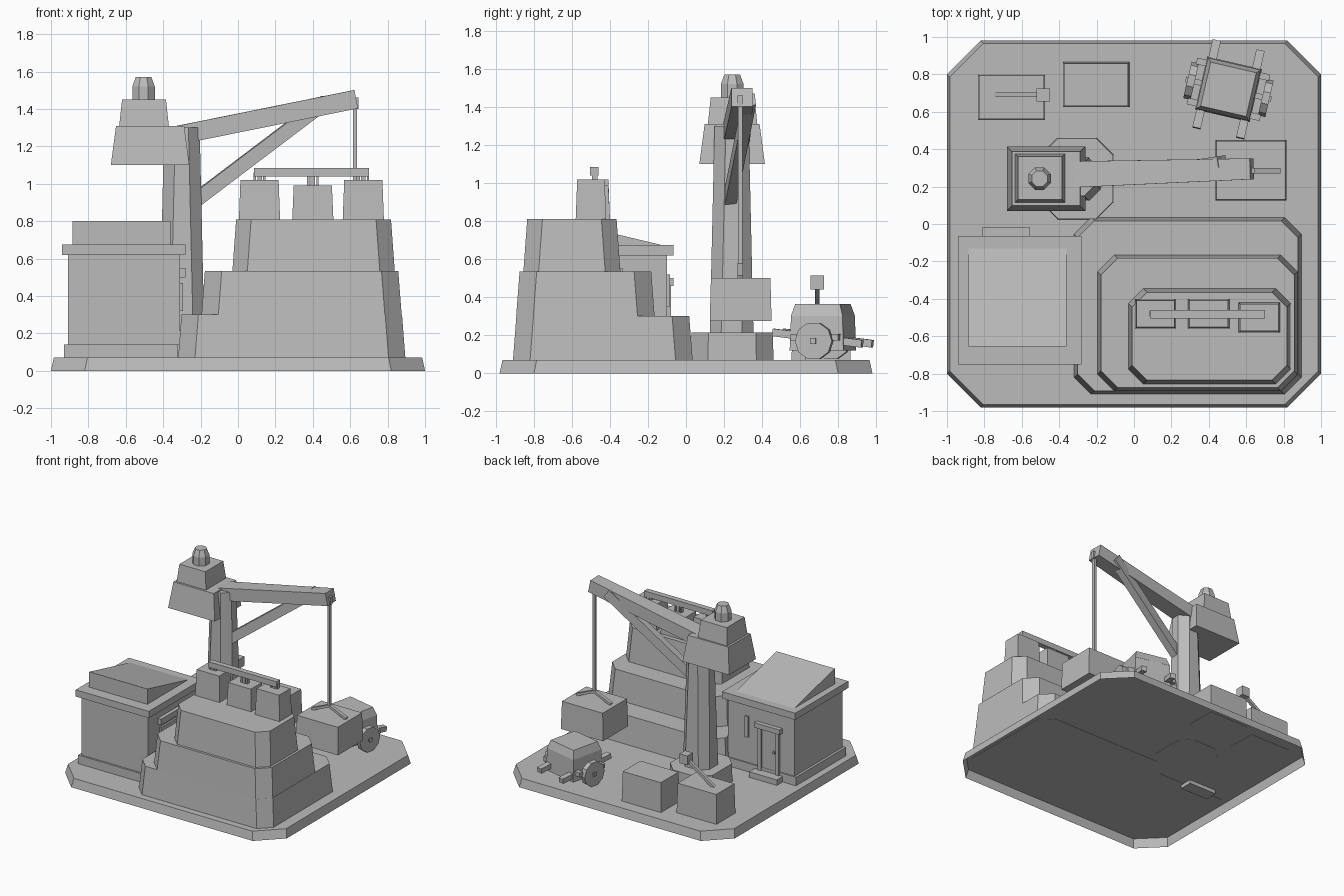
import bpy, bmesh, math
from mathutils import Vector, Matrix

if "Cube" in bpy.data.objects:
    bpy.data.objects.remove(bpy.data.objects["Cube"])

stone = bpy.data.materials.new("stone_grey")
stone.use_nodes = True
GREY = (0.5, 0.5, 0.5, 1)
stone.diffuse_color = GREY
stone.node_tree.nodes["Principled BSDF"].inputs["Base Color"].default_value = GREY


def finish(name, bm, matrix=None):
    bmesh.ops.recalc_face_normals(bm, faces=bm.faces)
    mesh = bpy.data.meshes.new(name)
    bm.to_mesh(mesh)
    bm.free()
    mesh.materials.append(stone)
    obj = bpy.data.objects.new(name, mesh)
    bpy.context.collection.objects.link(obj)
    if matrix:
        obj.matrix_world = matrix
    return obj


def outline(x0, x1, y0, y1, cut):
    if not cut:
        return [(x0, y0), (x1, y0), (x1, y1), (x0, y1)]
    return [(x0 + cut, y0), (x1 - cut, y0), (x1, y0 + cut), (x1, y1 - cut),
            (x1 - cut, y1), (x0 + cut, y1), (x0, y1 - cut), (x0, y0 + cut)]


def block(name, xs, ys, zs, taper=0, cut=0, matrix=None, floor=True):
    """Box with optional inward taper and chamfered corners."""
    bm = bmesh.new()
    low = [bm.verts.new((x, y, zs[0])) for x, y in outline(*xs, *ys, cut)]
    high = [bm.verts.new((x, y, zs[1])) for x, y in
            outline(xs[0] + taper, xs[1] - taper, ys[0] + taper, ys[1] - taper, cut)]
    n = len(low)
    for i in range(n):
        j = (i + 1) % n
        bm.faces.new((low[i], low[j], high[j], high[i]))
    bm.faces.new(high)
    if floor:
        bm.faces.new(low[::-1])
    obj = finish(name, bm, matrix)
    if not floor and obj.data.polygons[n].normal.z < 0:
        obj.data.flip_normals()
    return obj


def beam(name, a, b, width, height, end_scale=1.0):
    """Rectangular bar between two points."""
    a, b = Vector(a), Vector(b)
    d = (b - a).normalized()
    side = Vector((0, 0, 1)).cross(d)
    side = side.normalized() if side.length > 0.01 else Vector((1, 0, 0))
    up = d.cross(side)
    bm = bmesh.new()
    for p, s in ((a, 1), (b, end_scale)):
        for u in (-1, 1):
            for v in (-1, 1):
                bm.verts.new(p + side * u * width * s / 2 + up * v * height / 2)
    bmesh.ops.convex_hull(bm, input=bm.verts[:])
    bmesh.ops.dissolve_limit(bm, angle_limit=0.01, verts=bm.verts[:], edges=bm.edges[:])
    return finish(name, bm)


def drum(name, r0, r1, depth, matrix, sides=8):
    bm = bmesh.new()
    bmesh.ops.create_cone(bm, cap_ends=True, segments=sides, radius1=r0,
                          radius2=r1, depth=depth)
    return finish(name, bm, matrix)


# Ground slab, open underneath, and stepped terraces
block("ground_slab", (-1, 1), (-0.98, 0.98), (0, 0.07), 0.015, 0.18, floor=False)
block("lower_terrace", (-0.32, 0.895), (-0.91, 0.035), (0.068, 0.3), 0.018, 0.09)
block("middle_terrace", (-0.195, 0.875), (-0.893, -0.165), (0.3, 0.535), 0.018, 0.09)
block("upper_terrace", (-0.03, 0.838), (-0.855, -0.345), (0.535, 0.81), 0.02, 0.08)

# Containers on the terrace with a shared rail
for i, (x, y, top) in enumerate(((0.115, -0.48, 1.02), (0.4, -0.48, 0.99), (0.67, -0.5, 1.02))):
    block(f"container_{i}", (x - 0.11, x + 0.11), (y - 0.08, y + 0.08), (0.81, top), 0.008)
    for dx, half in ((-0.025, 0.006), (0, 0.012), (0.025, 0.006)):
        block(f"rail_post_{i}", (x + dx - half, x + dx + half), (-0.495, -0.465), (top - 0.01, 1.06))
block("container_rail", (0.085, 0.7), (-0.505, -0.46), (1.04, 1.085))

# House with a sloping roof
block("house_plinth", (-0.93, -0.32), (-0.735, -0.09), (0.068, 0.14))
block("house_walls", (-0.91, -0.31), (-0.72, -0.1), (0.14, 0.63))
block("roof_slab", (-0.94, -0.28), (-0.75, -0.065), (0.62, 0.675))
bm = bmesh.new()
for x in (-0.885, -0.36):
    for y, z in ((-0.655, 0.675), (-0.655, 0.8), (-0.13, 0.675)):
        bm.verts.new((x, y, z))
bmesh.ops.convex_hull(bm, input=bm.verts[:])
bmesh.ops.dissolve_limit(bm, angle_limit=0.01, verts=bm.verts[:], edges=bm.edges[:])
finish("roof_wedge", bm)

# Back door, narrow window and side window
block("door_step", (-0.81, -0.56), (-0.12, -0.015), (0.04, 0.115))
block("door", (-0.75, -0.62), (-0.11, -0.092), (0.115, 0.46))
for x in (-0.765, -0.605):
    block("door_jamb", (x - 0.015, x + 0.015), (-0.11, -0.08), (0.115, 0.46))
block("door_lintel", (-0.8, -0.57), (-0.11, -0.065), (0.46, 0.5))
block("door_handle", (-0.74, -0.725), (-0.1, -0.08), (0.28, 0.3))
block("narrow_window", (-0.5, -0.47), (-0.11, -0.085), (0.35, 0.52))
block("side_window", (-0.32, -0.295), (-0.57, -0.35), (0.32, 0.47))
block("side_window_lintel", (-0.32, -0.28), (-0.59, -0.33), (0.5, 0.55))

# Crane mast and cab
block("mast_pad", (-0.5, -0.11), (0.025, 0.46), (0.068, 0.215), 0.003, 0.09)
block("mast", (-0.42, -0.18), (0.125, 0.355), (0.21, 1.3), 0.025, 0.06)
block("cab_lower", (-0.68, -0.26), (0.07, 0.415), (1.1, 1.31), 0.028)
block("cab_upper", (-0.635, -0.37), (0.115, 0.375), (1.31, 1.45), 0.015)
for name, r0, r1, z0, z1 in (("beacon", 0.065, 0.065, 1.45, 1.52), ("beacon_cap", 0.065, 0.045, 1.52, 1.57)):
    turn = Matrix.Translation((-0.505, 0.243, (z0 + z1) / 2)) @ Matrix.Rotation(math.pi / 8, 4, "Z")
    drum(name, r0, r1, z1 - z0, turn)

# Boom, strut, cable and hanging load
beam("boom", (-0.32, 0.265, 1.26), (0.63, 0.295, 1.452), 0.14, 0.1, 0.8)
beam("boom_strut", (-0.23, 0.23, 0.91), (0.47, 0.335, 1.44), 0.06, 0.075)
block("boom_pulley", (0.61, 0.645), (0.27, 0.3), (1.4, 1.46))
block("cable", (0.615, 0.637), (0.273, 0.297), (0.56, 1.42))
block("load", (0.435, 0.815), (0.125, 0.45), (0.275, 0.5), 0.006)
for x in (0.475, 0.78):
    beam("sling", (0.626, 0.285, 0.57), (x, 0.285, 0.505), 0.028, 0.02)

# Supply crates and a lever
block("crate_plain", (-0.38, -0.025), (0.625, 0.865), (0.068, 0.31), 0.006)
block("crate_lever", (-0.835, -0.475), (0.555, 0.8), (0.068, 0.31), 0.006)
beam("lever_arm", (-0.745, 0.69, 0.3), (-0.5, 0.69, 0.465), 0.024, 0.024)
block("lever_knob", (-0.52, -0.45), (0.655, 0.725), (0.44, 0.515))

# Cart, turned on the slab
cart = Matrix.Translation((0.505, 0.72, 0)) @ Matrix.Rotation(math.radians(-13), 4, "Z")
block("cart_body", (-0.15, 0.15), (-0.145, 0.145), (0.12, 0.3), 0.006, matrix=cart)
block("cart_lid", (-0.145, 0.145), (-0.14, 0.14), (0.3, 0.365), 0.02, matrix=cart)
for s in (-1, 1):
    beam("cart_shaft", cart @ Vector((s * 0.12, -0.24, 0.215)),
         cart @ Vector((s * 0.12, 0.24, 0.155)), 0.045, 0.04)
    beam("cart_crossbar", cart @ Vector((-0.2, s * 0.11, 0.19)),
         cart @ Vector((0.2, s * 0.11, 0.19)), 0.035, 0.035)
    wheel = cart @ Matrix.Translation((s * 0.205, 0, 0.17)) @ Matrix.Rotation(math.pi / 2, 4, "Y")
    drum("cart_wheel", 0.1, 0.1, 0.04, wheel, 10)
beam("cart_axle", cart @ Vector((-0.235, 0, 0.17)), cart @ Vector((0.235, 0, 0.17)), 0.03, 0.03)
